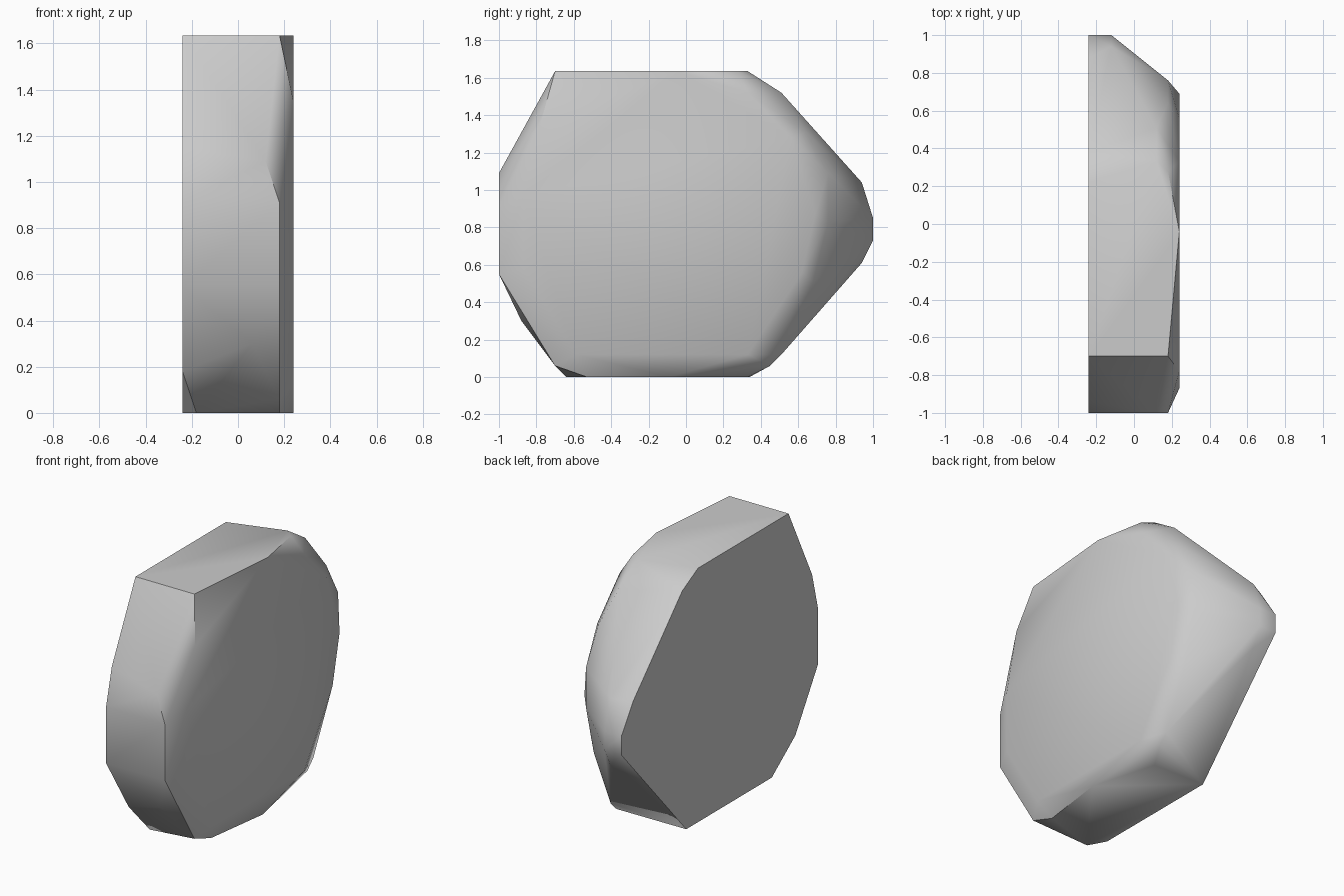
import bpy, bmesh, math

old = bpy.data.objects.get("Cube")
if old:
    bpy.data.objects.remove(old, do_unlink=True)

# Stone outline at several depths: x -> (y, z) corners
sections = {
    -0.24: [(-.7, 1.635), (.22, 1.635), (.38, 1.55), (.88, 1.03), (1, .85), (1, .73),
            (.34, 0), (-.53, 0), (-.77, .18), (-1, .55), (-1, .91), (-.94, 1.15)],
    -0.18: [(-.64, 0)],
    -0.12: [(.94, 1.04), (1, .85), (1, .73), (.94, .61)],
    0.06: [(-.88, .3)],
    0.12: [(.33, 1.635), (.51, 1.52), (-1, 1.09), (.33, 0)],
    0.18: [(-.7, 1.635), (.28, 1.635), (.64, 1.31), (.76, 1.09), (.76, .83), (.68, .51),
           (.51, .12), (.45, .06), (-.53, 0), (-.7, .06), (-1, .55), (-1, .91)],
    0.24: [(-.04, 1.635), (.33, 1.52), (.56, 1.28), (.69, .87), (.62, .56), (.33, .12),
           (-.09, 0), (-.59, .12), (-.87, .58), (-.87, .97), (-.78, 1.35)],
}

# Wrap the sections in one faceted skin and merge flat areas
bm = bmesh.new()
for x, outline in sections.items():
    for y, z in outline:
        bm.verts.new((x, y, z))
hull = bmesh.ops.convex_hull(bm, input=bm.verts[:])
loose = {v for v in hull["geom_interior"] + hull["geom_unused"]
         if isinstance(v, bmesh.types.BMVert)}
bmesh.ops.delete(bm, geom=list(loose), context="VERTS")
bmesh.ops.dissolve_limit(bm, angle_limit=math.radians(1),
                         verts=bm.verts[:], edges=bm.edges[:])
bmesh.ops.recalc_face_normals(bm, faces=bm.faces[:])

mesh = bpy.data.meshes.new("stone_slab")
bm.to_mesh(mesh)
bm.free()
stone = bpy.data.objects.new("stone_slab", mesh)
bpy.context.collection.objects.link(stone)

# Plain grey stone
grey = bpy.data.materials.new("stone_grey")
grey.use_nodes = True
color = (0.6, 0.6, 0.6, 1)
grey.diffuse_color = color
grey.node_tree.nodes["Principled BSDF"].inputs["Base Color"].default_value = color
mesh.materials.append(grey)

# Soft facets with the hard corners kept
bpy.ops.object.select_all(action="DESELECT")
stone.select_set(True)
bpy.context.view_layer.objects.active = stone
bpy.ops.object.shade_smooth_by_angle(angle=math.radians(40))
